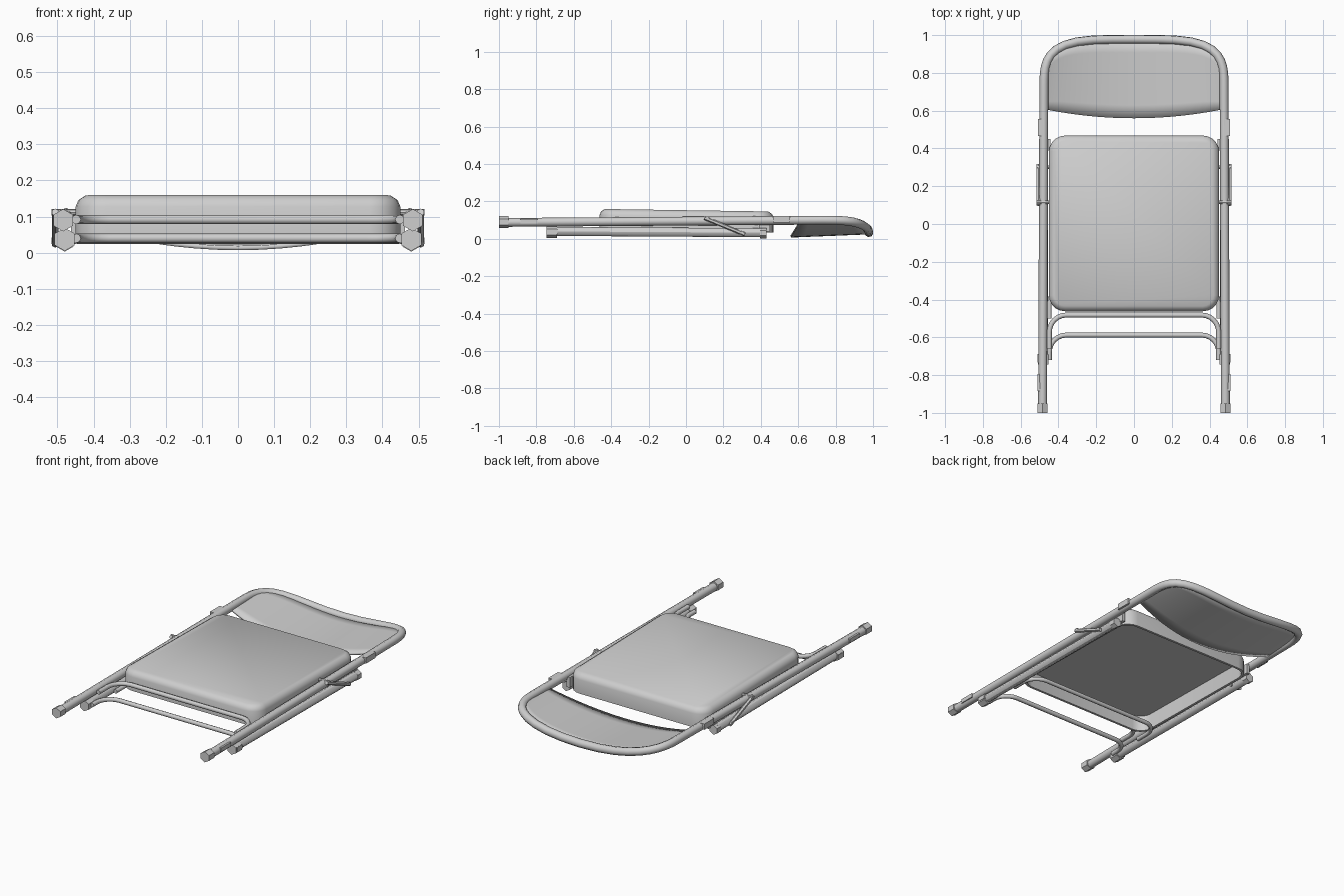
import bpy
import bmesh
from math import sin, cos, pi, radians
from mathutils import Vector

cube = bpy.data.objects.get("Cube")
if cube:
    bpy.data.objects.remove(cube, do_unlink=True)

grey = bpy.data.materials.new("light_grey")
grey.use_nodes = True
grey.diffuse_color = (0.62, 0.62, 0.62, 1)
grey.node_tree.nodes["Principled BSDF"].inputs["Base Color"].default_value = (0.62, 0.62, 0.62, 1)


def select(obj):
    bpy.ops.object.select_all(action='DESELECT')
    obj.select_set(True)
    bpy.context.view_layer.objects.active = obj


def finish(name, bm, angle=40):
    bmesh.ops.recalc_face_normals(bm, faces=bm.faces)
    mesh = bpy.data.meshes.new(name)
    bm.to_mesh(mesh)
    bm.free()
    mesh.materials.append(grey)
    obj = bpy.data.objects.new(name, mesh)
    bpy.context.collection.objects.link(obj)
    select(obj)
    bpy.ops.object.shade_smooth_by_angle(angle=radians(angle))
    return obj


def tube(name, points, radius):
    """Round tube along a path, turned into a mesh."""
    curve = bpy.data.curves.new(name, 'CURVE')
    curve.dimensions = '3D'
    curve.bevel_depth = radius
    curve.bevel_resolution = 2
    curve.use_fill_caps = True
    spline = curve.splines.new('POLY')
    spline.points.add(len(points) - 1)
    for p, co in zip(spline.points, points):
        p.co = (*co, 1)
    curve.materials.append(grey)
    obj = bpy.data.objects.new(name, curve)
    bpy.context.collection.objects.link(obj)
    select(obj)
    bpy.ops.object.convert(target='MESH')
    bpy.ops.object.shade_smooth_by_angle(angle=radians(50))


def rod(name, a, b, radius, sides=6):
    """Straight prism between two points."""
    a, b = Vector(a), Vector(b)
    bm = bmesh.new()
    bmesh.ops.create_cone(bm, cap_ends=True, segments=sides, radius1=radius,
                          radius2=radius, depth=(b - a).length)
    turn = (b - a).to_track_quat('Z', 'Y').to_matrix()
    bmesh.ops.rotate(bm, matrix=turn, verts=bm.verts)
    bmesh.ops.translate(bm, vec=(a + b) / 2, verts=bm.verts)
    finish(name, bm, 30)


def box(name, centre, size):
    bm = bmesh.new()
    bmesh.ops.create_cube(bm, size=1)
    bmesh.ops.scale(bm, vec=size, verts=bm.verts)
    bmesh.ops.translate(bm, vec=centre, verts=bm.verts)
    finish(name, bm)


# Main frame: two long legs joined by the curved top rail
HALF = 0.477


def rail_y(x):
    return 0.72 + 0.258 * max(0, 1 - (x / HALF) ** 4) ** 0.3


def rail_z(x):
    return 0.033 + 0.067 * (x / HALF) ** 2


half = [(0.484, -0.97, 0.088)]
for i in range(13):
    x = HALF * sin(pi / 2 * (1 - (i / 12) ** 2))
    half.append((x, rail_y(x), rail_z(x)))
tube("main_frame", half + [(-x, y, z) for x, y, z in half[-2::-1]], 0.0235)

# Back panel: thin sheet dished across its width
bm = bmesh.new()
COLS, ROWS = 24, 6
grid = []
for i in range(COLS + 1):
    x = 0.46 * sin(pi * (i / COLS - 0.5))
    low = 0.56 + 0.045 * (x / 0.46) ** 2
    column = []
    for j in range(ROWS + 1):
        t = j / ROWS
        z = 0.013 + 0.073 * (x / 0.46) ** 2 + 0.017 * t
        column.append(bm.verts.new((x, low + (rail_y(x) - low) * t, z)))
    grid.append(column)
for a, b in zip(grid, grid[1:]):
    for j in range(ROWS):
        bm.faces.new((a[j], b[j], b[j + 1], a[j + 1]))
panel = finish("back_panel", bm)
thick = panel.modifiers.new("thickness", 'SOLIDIFY')
thick.thickness = 0.012
thick.offset = 0


# Seat: rounded tray, hollow underneath
def outline(inset, z):
    points = []
    r = 0.085 - inset
    for k, (sx, sy) in enumerate(((1, 1), (-1, 1), (-1, -1), (1, -1))):
        for s in range(6):
            a = pi / 2 * (k + s / 5)
            x = sx * (0.45 - 0.085) + r * cos(a)
            y = 0.003 + sy * (0.465 - 0.085) + r * sin(a)
            points.append((x, y, z - 0.015 * (y + 0.46)))
    return points


bm = bmesh.new()
rings = [[bm.verts.new(p) for p in outline(*ring)] for ring in (
    (0.014, 0.14), (0.014, 0.047), (0, 0.047), (0, 0.128),
    (0.008, 0.147), (0.028, 0.16))]
for a, b in zip(rings, rings[1:]):
    for i in range(len(a)):
        n = (i + 1) % len(a)
        bm.faces.new((a[i], a[n], b[n], b[i]))
bm.faces.new(rings[0])
bm.faces.new(rings[-1])
finish("seat", bm)


# Cross bars: bent rods whose ends run along the legs
def cross_bar(name, y, z, end, radius, width=0.448, bend=0.09):
    side = [(width, end, z)]
    for s in range(7):
        a = pi / 2 * s / 6
        side.append((width - bend + bend * cos(a), y - bend + bend * sin(a), z))
    tube(name, side + [(-px, py, pz) for px, py, pz in reversed(side)], radius)


cross_bar("front_cross_bar", -0.482, 0.092, -0.66, 0.013)
cross_bar("rear_cross_bar", -0.588, 0.04, -0.78 + 0.06, 0.013)
cross_bar("under_seat_bar", -0.33, 0.036, -0.5, 0.012)

# Parts on both sides
for side, s in (("left", 1), ("right", -1)):
    rod(side + "_rear_leg", (s * 0.48, -0.72, 0.04), (s * 0.48, 0.41, 0.033), 0.024, 12)
    rod(side + "_rear_foot", (s * 0.48, -0.745, 0.037), (s * 0.48, -0.69, 0.037), 0.032)
    rod(side + "_rear_leg_cap", (s * 0.48, 0.395, 0.031), (s * 0.48, 0.43, 0.031), 0.028)
    rod(side + "_front_foot", (s * 0.484, -1, 0.09), (s * 0.484, -0.95, 0.09), 0.031)
    rod(side + "_strut", (s * 0.506, 0.1, 0.112), (s * 0.506, 0.315, 0.024), 0.011)
    for y in (0.115, 0.3):
        z = 0.112 if y < 0.2 else 0.033
        rod(side + "_strut_pin", (s * 0.45, y, z), (s * 0.516, y, z), 0.009, 8)
    box(side + "_upper_sleeve", (s * 0.493, 0.51, 0.104), (0.03, 0.09, 0.034))
    box(side + "_lower_sleeve", (s * 0.496, -0.84, 0.094), (0.028, 0.09, 0.024))
    box(side + "_rear_leg_plate", (s * 0.496, -0.71, 0.04), (0.028, 0.045, 0.024))
    box(side + "_seat_hinge", (s * 0.452, 0.42, 0.07), (0.02, 0.06, 0.06))
